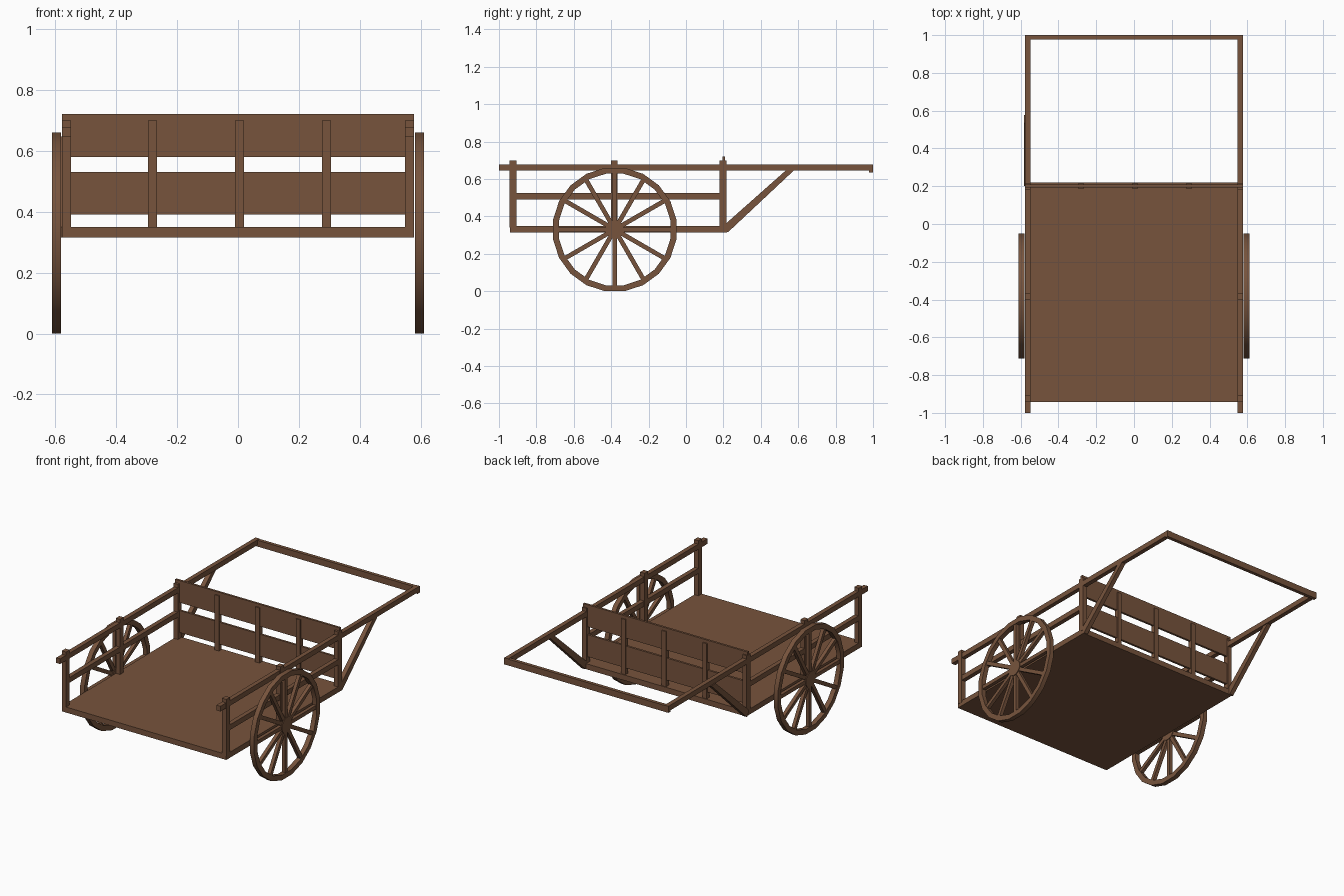
import bpy, bmesh, math
from mathutils import Matrix, Vector

if "Cube" in bpy.data.objects:
    bpy.data.objects.remove(bpy.data.objects["Cube"])

wood = bpy.data.materials.new("brown wood")
wood.diffuse_color = (0.185, 0.088, 0.046, 1)
wood.use_nodes = True
wood.node_tree.nodes["Principled BSDF"].inputs["Base Color"].default_value = wood.diffuse_color


def finish(name, bm, smooth=False):
    bmesh.ops.recalc_face_normals(bm, faces=bm.faces)
    me = bpy.data.meshes.new(name)
    bm.to_mesh(me)
    bm.free()
    me.materials.append(wood)
    ob = bpy.data.objects.new(name, me)
    bpy.context.collection.objects.link(ob)
    if smooth:
        bpy.ops.object.select_all(action='DESELECT')
        ob.select_set(True)
        bpy.context.view_layer.objects.active = ob
        bpy.ops.object.shade_smooth_by_angle(angle=math.radians(30))
    return ob


def add_box(bm, lo, hi, mat=Matrix()):
    lo, hi = Vector(lo), Vector(hi)
    m = mat @ Matrix.Translation((lo + hi) / 2) @ Matrix.Diagonal((*(hi - lo), 1))
    bmesh.ops.create_cube(bm, size=1, matrix=m)


def box(name, lo, hi, mat=Matrix()):
    bm = bmesh.new()
    add_box(bm, lo, hi, mat)
    return finish(name, bm)


W, I = 0.577, 0.549      # outer and inner x of the side frames

# bed and handle bar
box("bed", (-W, -0.942, 0.315), (W, 0.22, 0.35))
box("handle_bar", (-W, 0.978, 0.636), (W, 1.0, 0.676))

# back boards and their uprights
box("lower_back_board", (-W, 0.194, 0.39), (W, 0.208, 0.53))
box("upper_back_board", (-W, 0.194, 0.58), (W, 0.208, 0.72))
for i in (-1, 0, 1):
    x = 0.005 + i * 0.286
    box("back_upright", (x - 0.015, 0.187, 0.35), (x + 0.015, 0.215, 0.70))

CY, CZ, R, N = -0.381, 0.33, 0.334, 20
for s, side in ((-1, "left"), (1, "right")):
    a, b = sorted((s * I, s * W))
    # side rails and posts
    box(side + "_handle_rail", (a, -1, 0.645), (b, 1, 0.678))
    box(side + "_middle_rail", (a, -0.942, 0.491), (b, 0.215, 0.524))
    for y in (-0.925, -0.383, 0.198):
        box(side + "_post", (a - 0.001, y - 0.018, 0.34), (b + 0.001, y + 0.018, 0.70))

    # diagonal brace under the handle
    bm = bmesh.new()
    off = -0.006 if s < 0 else 0
    prof = [(0.20, 0.35), (0.215, 0.315), (0.225, 0.316), (0.578, 0.647), (0.535, 0.647)]
    f = bm.faces.new([bm.verts.new((a + off, y, z)) for y, z in prof])
    ext = bmesh.ops.extrude_face_region(bm, geom=[f])
    bmesh.ops.translate(bm, vec=(b - a, 0, 0),
                        verts=[v for v in ext["geom"] if isinstance(v, bmesh.types.BMVert)])
    finish(side + "_brace", bm)

    # wheel rim: square section swept round the hub
    x0, x1 = s * 0.581, s * 0.611
    bm = bmesh.new()
    rings = []
    for k in range(N):
        t = 2 * math.pi * (k + 0.5) / N
        rings.append([bm.verts.new((x, CY + r * math.cos(t), CZ + r * math.sin(t)))
                      for x, r in ((x0, R), (x1, R), (x1, R - 0.032), (x0, R - 0.032))])
    for k in range(N):
        p, q = rings[k], rings[(k + 1) % N]
        for j in range(4):
            bm.faces.new((p[j], p[(j + 1) % 4], q[(j + 1) % 4], q[j]))
    finish(side + "_wheel_rim", bm, True)

    # spokes
    bm = bmesh.new()
    xm = s * 0.596
    for k in range(12):
        m = Matrix.Translation((xm, CY, CZ)) @ Matrix.Rotation(math.radians(30 * k), 4, 'X')
        add_box(bm, (-0.011, -0.012, 0.02), (0.011, 0.012, R - 0.02), m)
    finish(side + "_spokes", bm)

    # hub
    bm = bmesh.new()
    bmesh.ops.create_cone(bm, cap_ends=True, segments=N, radius1=0.05, radius2=0.05, depth=0.03,
                          matrix=Matrix.Translation((xm, CY, CZ)) @ Matrix.Rotation(math.pi / 2, 4, 'Y'))
    finish(side + "_hub", bm, True)
